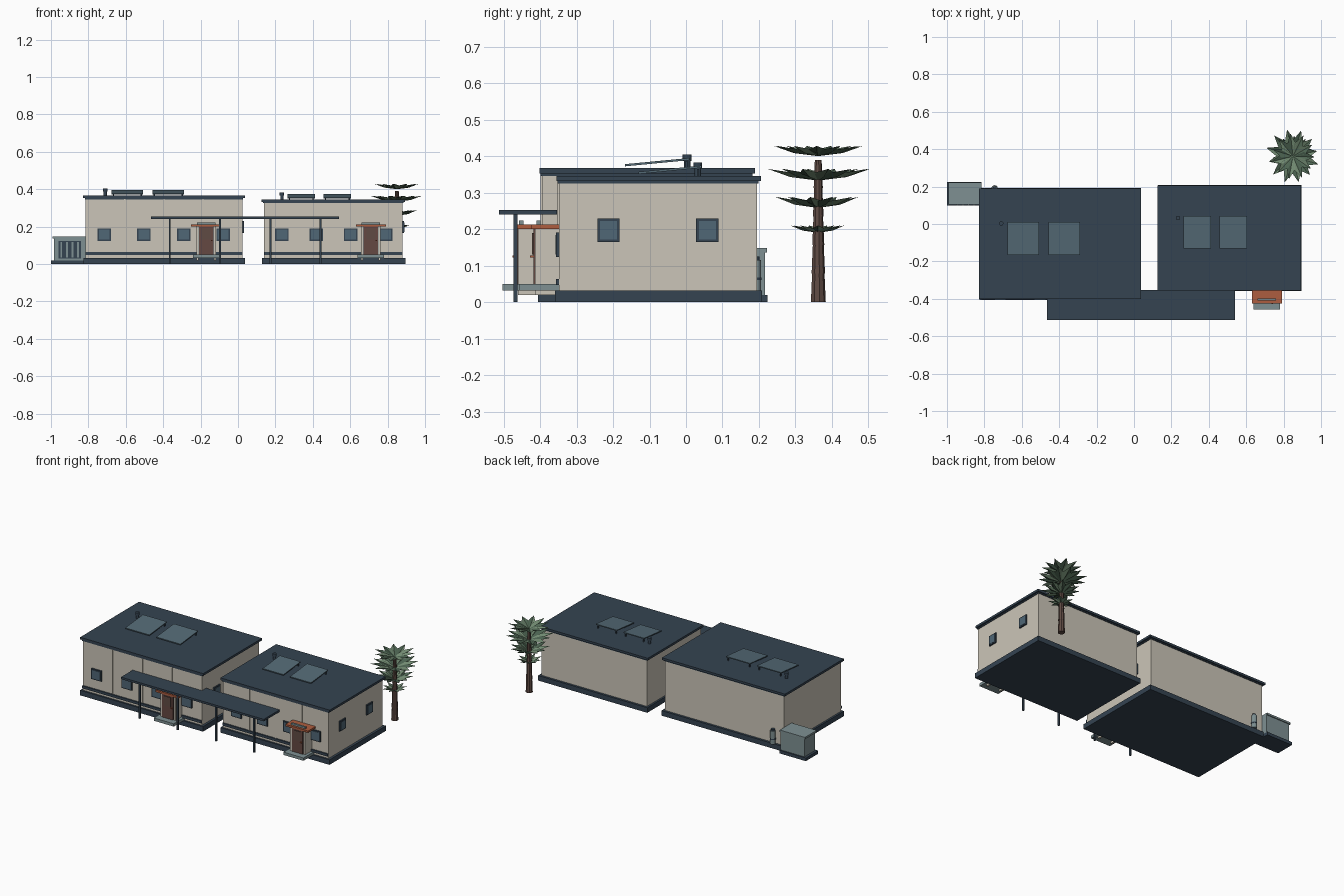
import bpy, bmesh, math, random
from mathutils import Vector, Matrix

random.seed(4)
if "Cube" in bpy.data.objects:
    bpy.data.objects.remove(bpy.data.objects["Cube"], do_unlink=True)


def material(name, r, g, b):
    m = bpy.data.materials.new(name)
    m.diffuse_color = (r, g, b, 1)
    m.use_nodes = True
    shader = next(n for n in m.node_tree.nodes if n.type == 'BSDF_PRINCIPLED')
    shader.inputs["Base Color"].default_value = (r, g, b, 1)
    return m


WALL = material("warm_plaster", .60, .56, .48)
NAVY = material("dark_slate_blue", .035, .057, .083)
GLASS = material("window_glass", .08, .135, .18)
PANEL = material("solar_panel", .09, .145, .18)
GREY = material("grey_metal", .21, .28, .29)
ORANGE = material("terracotta", .42, .11, .05)
DOOR = material("door_brown", .13, .065, .055)
BARK = material("bark", .115, .07, .057)
LEAF = material("leaf_green", .17, .26, .17)
LEAF_DARK = material("dark_leaf_green", .075, .13, .085)


def finish(bm, name, *mats):
    mesh = bpy.data.meshes.new(name)
    bm.to_mesh(mesh)
    bm.free()
    for m in mats:
        mesh.materials.append(m)
    ob = bpy.data.objects.new(name, mesh)
    bpy.context.collection.objects.link(ob)
    return ob


def box(name, mat, x, y, z):
    """Box from (low, high) ranges on each axis."""
    bm = bmesh.new()
    ranges = (x, y, z)
    size = Matrix.Diagonal([b - a for a, b in ranges]).to_4x4()
    centre = Matrix.Translation([(a + b) / 2 for a, b in ranges])
    bmesh.ops.create_cube(bm, size=1, matrix=centre @ size)
    return finish(bm, name, mat)


def cylinder(name, mat, x, y, z, r1, r2=None, sides=12):
    bm = bmesh.new()
    bmesh.ops.create_cone(bm, cap_ends=True, segments=sides, radius1=r1,
                          radius2=r2 or r1, depth=z[1] - z[0],
                          matrix=Matrix.Translation((x, y, sum(z) / 2)))
    return finish(bm, name, mat)


def around(c, half):
    return (c - half, c + half)


def window(name, side, wall, centre, z, w, h):
    """Dark framed window on a front ('y') or side ('x') wall."""
    out = -1 if side == 'y' else 1
    for part, mat, inset, depth in (("frame", NAVY, 0, .008), ("glass", GLASS, .007, .010)):
        deep = tuple(sorted((wall - out * .002, wall + out * depth)))
        wide = around(centre, w / 2 - inset)
        xr, yr = (wide, deep) if side == 'y' else (deep, wide)
        box(f"{name}_{part}", mat, xr, yr, around(z, h / 2 - inset))


def entrance(name, x, wall):
    """Standing door surround, door leaf, awning and landing."""
    box(name + "_surround", GREY, around(x, .05), (wall - .062, wall - .05), (.045, .223))
    for s in (-1, 1):
        box(name + "_jamb", WALL, around(x + s * .047, .006), (wall - .066, wall), (.02, .2))
    box(name + "_leaf", DOOR, around(x, .038), (wall - .07, wall - .06), (.05, .2))
    box(name + "_leaf_panel", BARK, around(x, .024), (wall - .074, wall - .069), (.13, .19))
    box(name + "_handle", ORANGE, around(x + .03, .004), (wall - .08, wall - .07), (.122, .128))
    box(name + "_awning", ORANGE, around(x, .08), (wall - .076, wall), (.2, .212))
    box(name + "_landing", GREY, around(x, .07), (wall - .108, wall), (.032, .05))


def solar_panel(name, x, y, z):
    """Thin tilted panel with a pair of rear legs."""
    ob = box(name, PANEL, x, y, (z + .005, z + .011))
    rise = .017
    for v in ob.data.vertices:
        v.co.z += rise * (v.co.y - y[0]) / (y[1] - y[0])
    for px in (x[0] + .01, x[1] - .01):
        box(name + "_leg", NAVY, around(px, .003), (y[1] - .012, y[1] - .006), (z, z + .019))


def building(name, x, y, top, windows, door, panels, panel_y, vent):
    x0, x1 = x
    y0, y1 = y
    box(name + "_plinth", NAVY, (x0 - .012, x1 + .015), (y0 - .011, y1 + .014), (0, .032))
    box(name + "_walls", WALL, x, y, (.03, top - .014))
    box(name + "_eave_trim", NAVY, (x0 - .004, x1 + .004), (y0 - .004, y1 + .004), (top - .021, top - .013))
    box(name + "_roof", NAVY, (x0 - .014, x1 + .014), (y0 - .007, y1 + .011), (top - .014, top))
    box(name + "_front_band", NAVY, (x0, x1), (y0 - .008, y0), (.047, .063))
    # panel joints on the front
    for i in (1, 2, 3):
        box(name + "_wall_joint", WALL, around(x0 + (x1 - x0) * i / 4, .003),
            (y0 - .004, y0), (.063, top - .02))
    for wx in windows:
        window(name + "_front_window", 'y', y0, wx, .157, .072, .067)
    for f in (.25, .75):
        window(name + "_side_window", 'x', x1, y0 + (y1 - y0) * f, .197, .061, .064)
    entrance(name + "_door", door, y0)
    for p in panels:
        solar_panel(name + "_solar_panel", p, panel_y, top)
    cylinder(name + "_roof_vent", NAVY, vent[0], vent[1], (top, top + .03), .009)
    cylinder(name + "_vent_cap", NAVY, vent[0], vent[1], (top + .02, top + .037), .012)


building("west_block", (-.815, .023), (-.395, .178), .367, (-.715, -.503, -.29, -.08), -.17,
         ((-.676, -.507), (-.458, -.288)), (-.167, .01), (-.71, .003))
building("east_block", (.139, .88), (-.348, .194), .346, (.235, .418, .602, .79), .71,
         ((.265, .411), (.457, .605)), (-.13, .042), (.235, .032))

# long front canopy on four posts
box("canopy_roof", NAVY, (-.465, .54), (-.512, -.353), (.24, .253))
for i in range(4):
    box("canopy_post", NAVY, around(-.365 + i * .269, .005), around(-.467, .005), (0, .242))

# utility unit beside the west block
box("unit_pad", NAVY, (-1, -.815), (.1, .224), (0, .02))
box("unit_body", GREY, (-.985, -.815), (.108, .216), (.02, .138))
box("unit_lid", GREY, (-.992, -.815), (.103, .222), (.136, .148))
box("unit_grille", NAVY, (-.96, -.84), (.104, .109), (.03, .122))
for i in range(4):
    box("unit_grille_bar", GREY, around(-.945 + i * .03, .005), (.1, .106), (.034, .118))

# small tank on the rear wall
cylinder("rear_tank", GREY, -.745, .19, (.032, .115), .016)
cylinder("rear_tank_cap", NAVY, -.745, .19, (.115, .125), .011)
cylinder("rear_tank_band", NAVY, -.745, .19, (.06, .067), .0175)

# tree trunk in tapered sections
TX, TY = .85, .362
radius = .021
for i in range(5):
    z = i * .078
    cylinder("tree_trunk", BARK, TX, TY, (z, z + .078), radius, radius - .0035, 9)
    radius -= .002


def frond_tier(name, z, rise, reach, count, turn):
    """Ring of folded pointed leaves, sloping upward to the tips."""
    bm = bmesh.new()
    for i in range(count):
        a = turn + math.tau * i / count
        r = reach * random.uniform(.86, 1)
        d = Vector((math.cos(a), math.sin(a), 0))
        s = Vector((-d.y, d.x, 0)) * reach * .2
        base = Vector((TX, TY, z))
        up = Vector((0, 0, 1))
        root = bm.verts.new(base)
        mid = bm.verts.new(base + d * r * .55 + up * rise * .3)
        tip = bm.verts.new(base + d * r + up * rise)
        for side, k in ((1, i % 2), (-1, 1 - i % 2 if i % 3 else 1)):
            edge = bm.verts.new(base + d * r * .5 + s * side + up * rise * .62)
            loop = (root, mid, tip, edge)
            f = bm.faces.new(loop if side > 0 else loop[::-1])
            f.normal_update()
            if f.normal.z < 0:
                f.normal_flip()
            f.material_index = k
    finish(bm, name, LEAF, LEAF_DARK)


for n, (z, rise, reach, count) in enumerate(((.19, .02, .08, 9), (.258, .03, .123, 11),
                                             (.333, .032, .152, 12), (.4, .028, .126, 11))):
    frond_tier("tree_fronds", z, rise, reach, count, n * .37)
